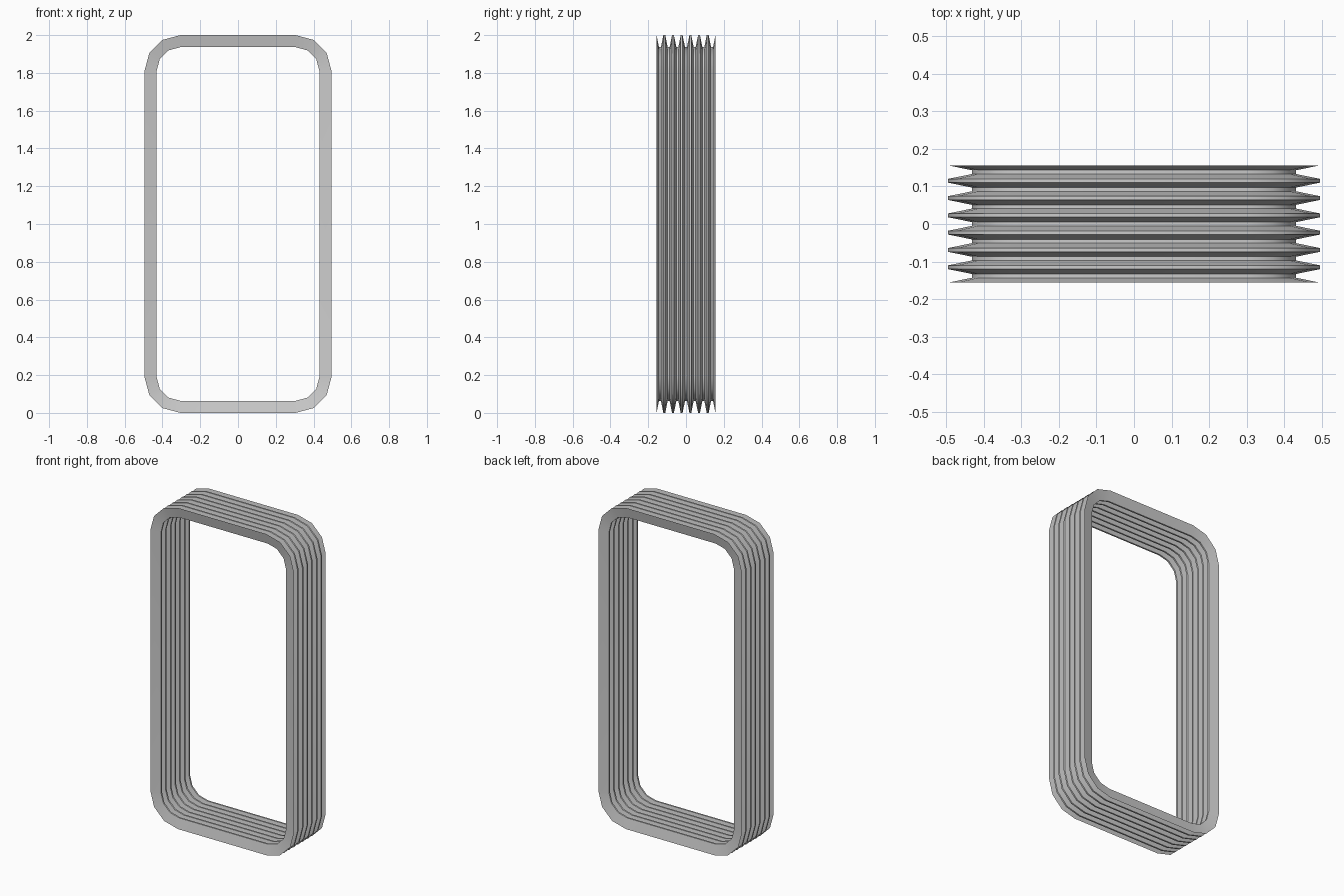
import bpy, bmesh, math

if "Cube" in bpy.data.objects:
    bpy.data.objects.remove(bpy.data.objects["Cube"])

CX, Z_LOW, Z_HIGH = 0.305, 0.19, 1.81   # corner arc centres
R_OUT, R_IN = 0.19, 0.126               # corner radius at ridges and valleys
FOLDS, HALF, FLAT = 7, 0.156, 0.01      # folds, half depth, crease width
PITCH = (2 * HALF + FLAT) / FOLDS


def ring(r, y):
    """Rounded rectangle loop with three segments per corner."""
    pts = []
    for i, (cx, cz) in enumerate([(CX, Z_HIGH), (-CX, Z_HIGH),
                                  (-CX, Z_LOW), (CX, Z_LOW)]):
        for k in range(4):
            a = math.radians(90 * i + 30 * k)
            pts.append((cx + r * math.cos(a), y, cz + r * math.sin(a)))
    return pts


# Pleat profile: alternating narrow ridges and valleys, ending on ridge edges
profile = [(R_OUT, -HALF)]
for f in range(FOLDS):
    mid = (f - (FOLDS - 1) / 2) * PITCH
    profile += [(R_IN, mid - FLAT / 2), (R_IN, mid + FLAT / 2)]
    ridge = mid + PITCH / 2
    profile.append((R_OUT, ridge - FLAT / 2))
    if f < FOLDS - 1:
        profile.append((R_OUT, ridge + FLAT / 2))

# Bellows sheet: bridge each loop to the next
bm = bmesh.new()
loops = [[bm.verts.new(p) for p in ring(r, y)] for r, y in profile]
for a, b in zip(loops, loops[1:]):
    n = len(a)
    for i in range(n):
        j = (i + 1) % n
        bm.faces.new((a[i], b[i], b[j], a[j]))
bmesh.ops.recalc_face_normals(bm, faces=bm.faces)
mesh = bpy.data.meshes.new("gangway_bellows")
bm.to_mesh(mesh)
bm.free()
bellows = bpy.data.objects.new("gangway_bellows", mesh)
bpy.context.collection.objects.link(bellows)

# Smooth corners, crisp creases
bpy.context.view_layer.objects.active = bellows
bellows.select_set(True)
bpy.ops.object.shade_smooth_by_angle(angle=math.radians(35))
